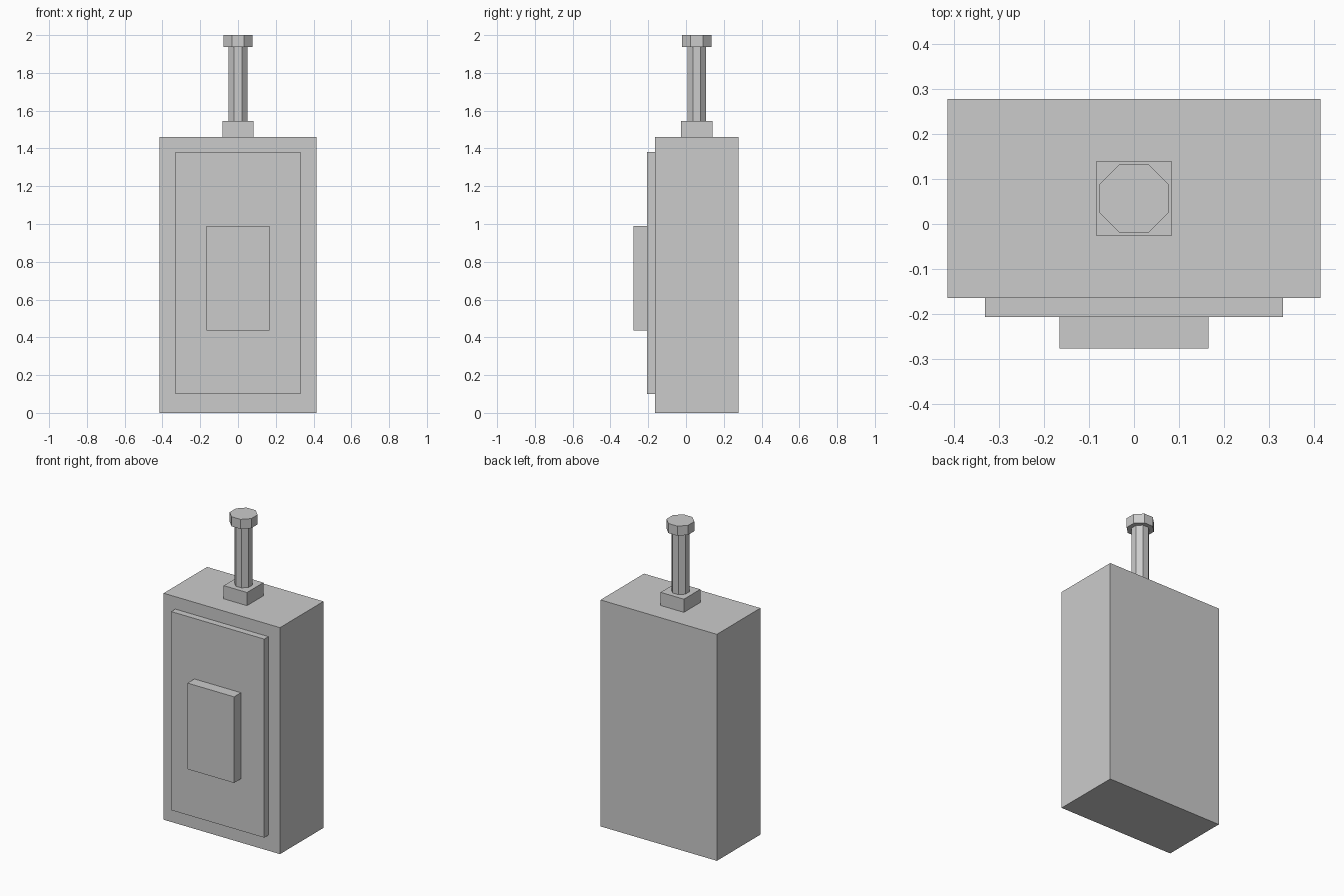
import bpy, math

if "Cube" in bpy.data.objects:
    bpy.data.objects.remove(bpy.data.objects["Cube"])

grey = bpy.data.materials.new("plain grey")
grey.diffuse_color = (0.6, 0.6, 0.6, 1)
grey.use_nodes = True
grey.node_tree.nodes["Principled BSDF"].inputs["Base Color"].default_value = grey.diffuse_color


def finish(name):
    obj = bpy.context.object
    obj.name = name
    obj.data.materials.append(grey)
    return obj


def box(name, half_width, y0, y1, z0, z1):
    bpy.ops.mesh.primitive_cube_add(size=1, location=(0, (y0 + y1) / 2, (z0 + z1) / 2))
    bpy.context.object.scale = (2 * half_width, y1 - y0, z1 - z0)
    bpy.ops.object.transform_apply(location=False, rotation=False, scale=True)
    return finish(name)


def octagon(name, apothem, z0, z1):
    # eight sides, flat sides facing the axes
    bpy.ops.mesh.primitive_cylinder_add(
        vertices=8, radius=apothem / math.cos(math.pi / 8), depth=z1 - z0,
        location=(0, 0.057, (z0 + z1) / 2), rotation=(0, 0, math.pi / 8))
    return finish(name)


# Main case with stepped front
box("body", 0.415, -0.165, 0.278, 0.0, 1.46)
box("front_panel", 0.332, -0.207, -0.165, 0.10, 1.38)
box("front_block", 0.166, -0.277, -0.207, 0.435, 0.99)

# Antenna on top
box("antenna_base", 0.083, -0.027, 0.14, 1.46, 1.545)
octagon("antenna_rod", 0.05, 1.545, 1.938)
octagon("antenna_cap", 0.077, 1.938, 2.0)
